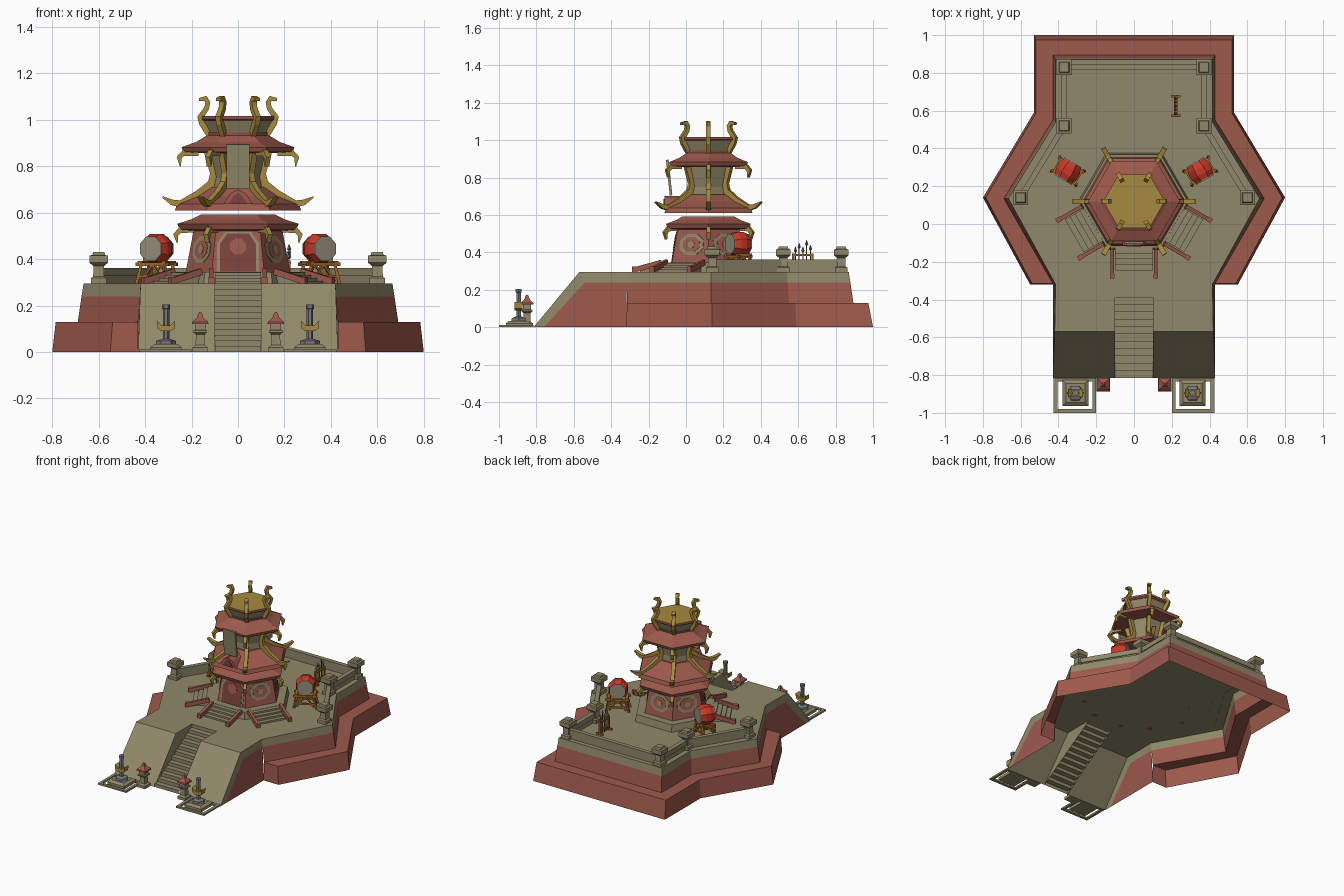
import bpy, bmesh, math
from mathutils import Matrix, Vector

if "Cube" in bpy.data.objects:
    bpy.data.objects.remove(bpy.data.objects["Cube"])

def material(name, r, g, b):
    m = bpy.data.materials.new(name)
    m.diffuse_color = (r, g, b, 1)
    m.use_nodes = True
    m.node_tree.nodes["Principled BSDF"].inputs["Base Color"].default_value = m.diffuse_color
    return m

STONE = material("stone", .285, .25, .145)
RED = material("clay_red", .34, .10, .072)
DARKRED = material("dark_red", .20, .055, .045)
GOLD = material("old_gold", .39, .255, .05)
BRIGHT = material("drum_red", .60, .04, .02)
WOOD = material("wood", .36, .13, .02)
STEEL = material("steel", .19, .19, .21)
SKIN = material("drum_skin", .30, .27, .19)
I = Matrix.Identity(4)
C = Vector((0, .12, 0))                     # temple axis
T, RZ = Matrix.Translation, lambda a: Matrix.Rotation(a, 4, 'Z')

def mk(name, verts, faces, mats, idx=None, M=I, up=False):
    me = bpy.data.meshes.new(name)
    me.from_pydata([M @ Vector(v) for v in verts], [], faces)
    for m in mats:
        me.materials.append(m)
    if idx:
        for p, i in zip(me.polygons, idx):
            p.material_index = i
    bm = bmesh.new()
    bm.from_mesh(me)
    bmesh.ops.remove_doubles(bm, verts=bm.verts, dist=1e-5)
    bmesh.ops.recalc_face_normals(bm, faces=bm.faces)
    if up and sum(f.normal.z * f.calc_area() for f in bm.faces) < 0:
        bmesh.ops.reverse_faces(bm, faces=bm.faces)
    bm.to_mesh(me)
    bm.free()
    ob = bpy.data.objects.new(name, me)
    bpy.context.collection.objects.link(ob)
    return ob

def loft(name, rings, n, mat, M=I, rot=0.0, cap=None):
    vs = [(r * math.cos(rot + math.tau * k / n), r * math.sin(rot + math.tau * k / n), z)
          for r, z in rings for k in range(n)]
    fs = [(j * n + k, j * n + (k + 1) % n, (j + 1) * n + (k + 1) % n, (j + 1) * n + k)
          for j in range(len(rings) - 1) for k in range(n)]
    idx = [0] * len(fs) + [1, 1]
    fs += [tuple(range(n)), tuple(range(len(vs) - n, len(vs)))]
    return mk(name, vs, fs, [mat, cap or mat], idx, M)

def square(name, rings, mat, M=I):          # rings are (half width, z)
    return loft(name, [(h * math.sqrt(2), z) for h, z in rings], 4, mat, M, math.pi / 4)

def box(name, c, s, mat, M=I):
    return square(name, [(.5, -.5), (.5, .5)], mat, M @ T(c) @ Matrix.Diagonal((*s, 1)))

def beam(name, p, q, w, h, mat, M=I):
    p, q = Vector(p), Vector(q)
    d = q - p
    R = d.to_track_quat('Z', 'Y').to_matrix().to_4x4()
    return box(name, (0, 0, 0), (w, h, d.length), mat, M @ T((p + q) / 2) @ R)

def ribs(name, path, t, mat):               # (radius, z, half width) on the six corners
    for k in range(6):
        vs = []
        for i, (r, z, h) in enumerate(path):
            a, b = path[max(i - 1, 0)], path[min(i + 1, len(path) - 1)]
            d = Vector((b[0] - a[0], b[1] - a[1])).normalized()
            for e, y in ((1, t), (1, -t), (-1, -t), (-1, t)):
                vs.append((r - d.y * h * e, y, z + d.x * h * e))
        m = len(path)
        fs = [(j * 4 + q, j * 4 + (q + 1) % 4, j * 4 + 4 + (q + 1) % 4, j * 4 + 4 + q)
              for j in range(m - 1) for q in range(4)]
        fs += [(0, 1, 2, 3), tuple(range(4 * m - 4, 4 * m))]
        mk(name, vs, fs, [mat], None, T(C) @ RZ(k * math.pi / 3))

# Upper platform shell: stone deck, stone band, red walls, sloped front
top = [(0, .87), (.415, .87), (.415, .54), (.665, .135), (.415, -.32)]
bot = [(0, .895), (.43, .895), (.43, .55), (.69, .135), (.43, -.315)]
H = .295
V, F, X = [], [], []
def face(pts, i, s):
    F.append(tuple(range(len(V), len(V) + len(pts))))
    V.extend((x * s, y, z) for x, y, z in pts)
    X.append(i)
mid = [(a[0] * .65 + b[0] * .35, a[1] * .65 + b[1] * .35, .24) for a, b in zip(top, bot)]
for s in (1, -1):
    for i in range(4):
        a, b = (*top[i], H), (*top[i + 1], H)
        face([a, b, mid[i + 1], mid[i]], 0, s)
        face([mid[i], mid[i + 1], (*bot[i + 1], .13), (*bot[i], .13)], 1, s)
    t4, t5, m5 = (*top[4], H), (.42, -.57, H), (.423, -.54, .24)
    f, g = (.43, -.815, 0), (.43, -.76, 0)
    face([t4, t5, m5, mid[4]], 0, s)
    face([t5, f, g, m5], 0, s)
    face([mid[4], m5, g, (.43, -.315, 0)], 1, s)
    face([(.10, -.57, H), t5, f, (.10, -.815, 0)], 0, s)
    face([(.10, -.57, H), (.10, -.815, 0), (.10, -.35, H)], 0, s)
    face([(x, y, H) for x, y in top] + [t5, (.10, -.57, H), (.10, -.35, H), (0, -.35, H)], 0, s)
mk("platform", V, F, [STONE, RED], X, up=True)

# Lower red plinth
V, F, X = [], [], []
lo = [(0, 1.0), (.53, 1.0), (.53, .59), (.80, .14), (.55, -.32), (.43, -.32)]
hi = [(0, .975), (.52, .975), (.52, .585), (.785, .14), (.54, -.315), (.43, -.315)]
inner = bot + [bot[4]]
for s in (1, -1):
    for i in range(5):
        face([(*lo[i], 0), (*lo[i + 1], 0), (*hi[i + 1], .13), (*hi[i], .13)], 0, s)
        q = [(*hi[i], .13), (*hi[i + 1], .13), (*inner[i + 1], .13), (*inner[i], .13)]
        if i < 4:
            face(q, 0, s)
mk("plinth", V, F, [RED], X, up=True)

# Main stairs, a folded sheet
V, F, X = [], [], []
N = 12
for i in range(N):
    y0, y1, z0, z1 = -.815 + .465 * i / N, -.815 + .465 * (i + 1) / N, H * i / N, H * (i + 1) / N
    face([(-.1, y0, z0), (.1, y0, z0), (.1, y0, z1), (-.1, y0, z1)], 0, 1)
    face([(-.1, y0, z1), (.1, y0, z1), (.1, y1, z1), (-.1, y1, z1)], 0, 1)
mk("main_stairs", V, F, [STONE], X, up=True)

# Railing posts and low walls
posts = [(-.6, .14), (-.37, .52), (-.37, .83), (.37, .83), (.37, .52), (.6, .14)]
for x, y in posts:
    square("rail_post", [(.033, H), (.033, .318), (.024, .325), (.022, .37), (.04, .385),
                         (.04, .415), (.028, .418), (.024, .43)], STONE, T((x, y, 0)))
for p, q in zip(posts, posts[1:]):
    mx = Vector((q[0] - p[0], q[1] - p[1], 0))
    M = T(((p[0] + q[0]) / 2, (p[1] + q[1]) / 2, 0)) @ RZ(math.atan2(mx.y, mx.x))
    box("rail_wall", (0, 0, .31), (mx.length, .018, .035), STONE, M)
    box("rail_top", (0, 0, .345), (mx.length, .03, .036), STONE, M)

# Temple base with three small stairs
loft("temple_base", [(.295, H), (.285, .345)], 6, STONE, T(C))
for a in (-60, 0, 60):
    M = T(C) @ RZ(math.radians(a))
    for i in range(4):
        box("small_step", (0, -.26 - .015 * (3 - i), H + .006 * (i + 1)),
            (.2, .03 * (4 - i) if i < 3 else .03, .012 * (i + 1)), STONE,
            M @ T((0, -.0 if i < 3 else .0, 0)))
    for x in (-.115, .115):
        beam("stair_rail", (x, -.25, .347), (x, -.395, .306), .02, .028, RED, M)
        box("rail_end", (x, -.395, .308), (.026, .026, .03), RED, M)

# Temple storey and its roofs
loft("lower_storey", [(.225, .345), (.19, .53)], 6, RED, T(C))
loft("lower_roof", [(.19, .522), (.25, .527), (.262, .552), (.20, .572), (.16, .592)], 6, RED, T(C))
loft("middle_roof", [(.272, .61), (.262, .637), (.18, .67), (.12, .71)], 6, RED, T(C))
loft("tower", [(.105, .70), (.10, .75), (.125, .862)], 6, STONE, T(C))
loft("upper_roof", [(.12, .855), (.235, .862), (.243, .882), (.18, .905), (.135, .932)], 6, RED, T(C))
loft("crown_foot", [(.13, .925), (.135, .945)], 6, RED, T(C))
loft("crown", [(.125, .94), (.15, 1.0)], 6, STONE, T(C))
loft("crown_rim", [(.153, .995), (.163, 1.003), (.163, 1.017)], 6, RED, T(C), cap=GOLD)

# Gold corner work
ribs("lower_claw", [(.19, .527, .012), (.25, .525, .013), (.268, .505, .011), (.262, .47, .002)], .011, GOLD)
ribs("upper_claw", [(.17, .857, .012), (.235, .857, .013), (.253, .838, .011), (.248, .80, .002)], .011, GOLD)
ribs("ridge_rib", [(.325, .668, .003), (.285, .645, .012), (.245, .637, .017), (.17, .68, .017),
                   (.115, .725, .017), (.105, .77, .015), (.132, .86, .014)], .013, GOLD)
ribs("crown_horn", [(.125, .935, .012), (.155, .985, .013), (.163, 1.01, .013), (.135, 1.05, .011),
                    (.13, 1.075, .011), (.14, 1.092, .012), (.168, 1.088, .006)], .012, GOLD)

# Painted plates on the storey walls
def plate(name, pts, k, off, mat):
    vs = []
    for o in (off - .004, off):
        vs += [(u, -(.195 - (z - .345) * .164 + o), z) for u, z in pts]
    n = len(pts)
    fs = [tuple(range(n)), tuple(range(n, 2 * n))]
    fs += [(i, (i + 1) % n, n + (i + 1) % n, n + i) for i in range(n)]
    mk(name, vs, fs, [mat], None, T(C) @ RZ(k * math.pi / 3))

def disc(ru, rz, z, n=8, rot=math.pi / 8):
    return [(ru * math.cos(rot + math.tau * i / n), z + rz * math.sin(rot + math.tau * i / n)) for i in range(n)]

def arch(w, z0, z1, z2):
    return [(-w, z0), (w, z0), (w, z1), (w * .6, z2), (-w * .6, z2), (-w, z1)]

for k in range(1, 6):
    plate("wall_panel", disc(.078, .062, .442), k, .003, STONE)
    plate("wall_panel_field", disc(.055, .042, .442), k, .005, RED)
    plate("wall_roundel", disc(.02, .02, .442), k, .007, STONE)
plate("door_frame", arch(.09, .346, .47, .52), 0, .003, STONE)
plate("door", arch(.078, .346, .465, .51), 0, .005, DARKRED)
plate("door_roundel", disc(.037, .037, .455), 0, .007, RED)

# Front gable and leaning tablet
for nm, w, h, y0, m in (("gable", .062, .70, -.115, RED), ("gable_face", .04, .685, -.12, DARKRED)):
    pr = [(-w, .638), (w, .638), (w * .55, h - .017), (0, h), (-w * .55, h - .017)]
    vs = [(x, y, z) for y in (y0, .03) for x, z in pr]
    mk(nm, vs, [tuple(range(5)), tuple(range(5, 10))] +
       [(i, (i + 1) % 5, 5 + (i + 1) % 5, 5 + i) for i in range(5)], [m])
beam("tablet", (0, -.08, .705), (0, -.10, .895), .10, .014, STONE)

for s in (1, -1):
    # Drum on a wooden stand
    M = T((s * .35, .28, 0)) @ RZ(s * math.radians(30))
    loft("drum", [(.054, -.05), (.068, -.018), (.068, .018), (.054, .05)], 8, BRIGHT,
         M @ T((0, 0, .445)) @ Matrix.Rotation(math.pi / 2, 4, 'X'), math.pi / 8)
    for e in (-1, 1):
        loft("drum_head", [(.057, -.003), (.057, .003)], 8, SKIN,
             M @ T((0, e * .05, .445)) @ Matrix.Rotation(math.pi / 2, 4, 'X'), math.pi / 8)
        box("stand_beam", (0, e * .036, .378), (.16, .013, .014), WOOD, M)
        box("stand_low_bar", (0, e * .04, .325), (.15, .01, .012), WOOD, M)
        box("stand_side", (e * .06, 0, .385), (.02, .09, .016), WOOD, M)
        for x in (-1, 1):
            beam("stand_leg", (x * .055, e * .034, .385), (x * .075, e * .044, H), .013, .013, WOOD, M)
            beam("stand_brace", (x * .055, e * .038, .305), (0, e * .036, .375), .009, .009, WOOD, M)
    # Lantern
    square("lantern_post", [(.032, 0), (.032, .02), (.02, .03), (.018, .075), (.03, .085), (.03, .092),
                            (.022, .095), (.022, .122)], STONE, T((s * .163, -.85, 0)))
    square("lantern_roof", [(.036, .12), (.034, .13), (.014, .148), (.009, .165), (.004, .172)], RED,
           T((s * .163, -.85, 0)))
    # Ground frame, plinth and burner
    for y in (-.99, -.825):
        box("ground_frame", (s * .313, y, .006), (.226, .02, .012), STONE)
    for x in (.21, .416):
        box("ground_frame", (s * x, -.907, .006), (.02, .146, .012), STONE)
    B = T((s * .31, -.895, 0))
    square("burner_plinth", [(.068, 0), (.068, .02), (.05, .034)], STONE, B)
    loft("burner_foot", [(.045, .03), (.042, .048), (.02, .056)], 6, STEEL, B)
    loft("burner_column", [(.014, .05), (.014, .185), (.018, .187), (.018, .205)], 6, STEEL, B)
    cres = [(-.04, .135), (-.036, .10), (-.02, .09), (.02, .09), (.036, .10), (.04, .135), (.018, .115), (-.018, .115)]
    vs = [(x, y, z) for y in (-.022, .022) for x, z in cres]
    mk("burner_crescent", vs, [tuple(range(8)), tuple(range(8, 16))] +
       [(i, (i + 1) % 8, 8 + (i + 1) % 8, 8 + i) for i in range(8)], [GOLD], None, B)

# Spear rack
R = T((.22, .625, 0))
for y in (-.052, .052):
    box("rack_post", (0, y, .345), (.012, .012, .10), WOOD, R)
    box("rack_foot", (0, y, .301), (.05, .014, .012), WOOD, R)
for z in (.325, .385):
    box("rack_bar", (0, 0, z), (.018, .11, .01), WOOD, R)
for i, h in enumerate((.43, .45, .43, .465, .44)):
    S = R @ T((0, -.04 + .02 * i, 0))
    box("spear_shaft", (0, 0, (H + h - .02) / 2), (.005, .005, h - .02 - H), WOOD, S)
    loft("spear_head", [(.003, h - .03), (.009, h - .022), (.001, h)], 4, STEEL, S)
